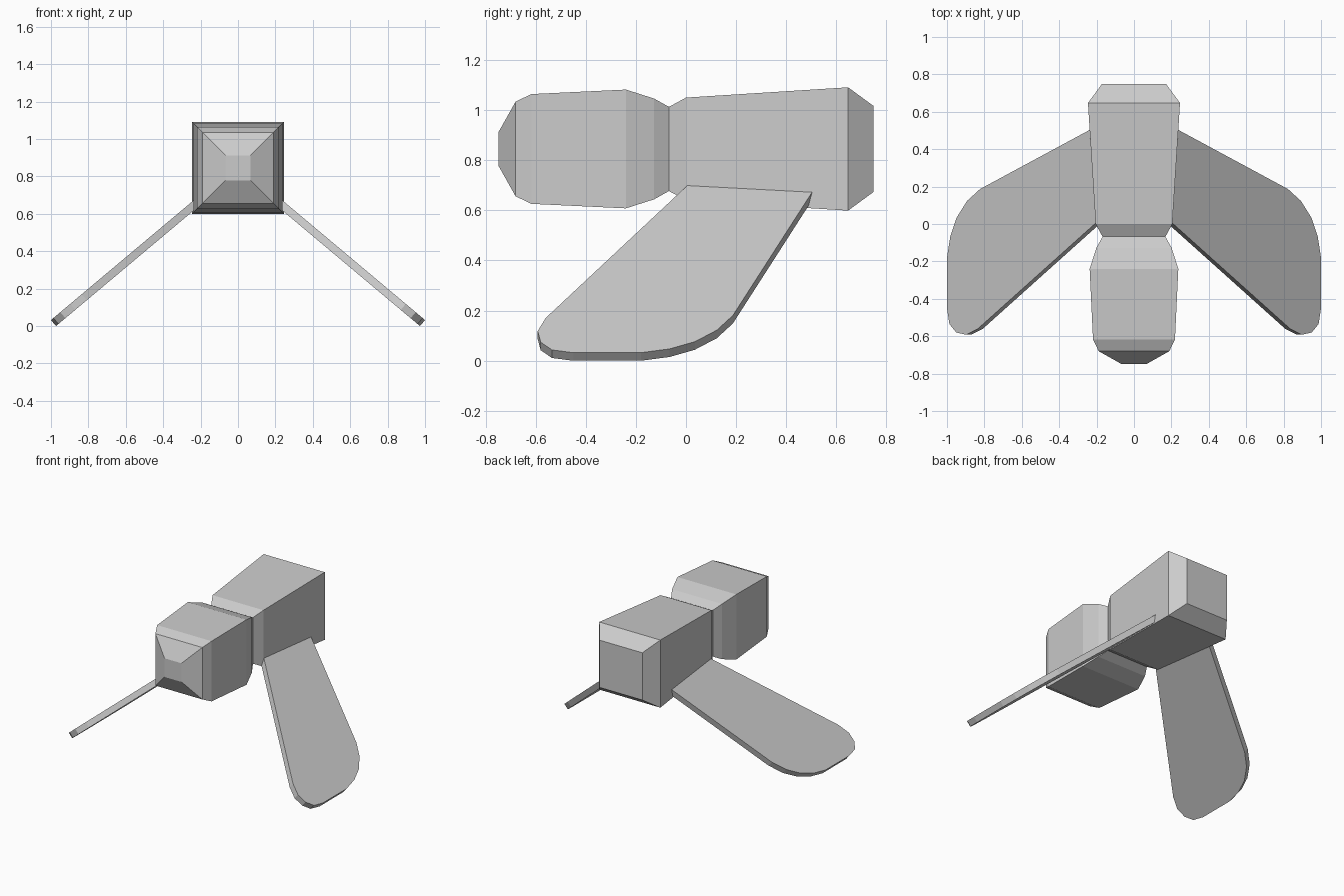
import bpy, bmesh
from math import radians, sin, cos, tan
from mathutils import Vector

if "Cube" in bpy.data.objects:
    bpy.data.objects.remove(bpy.data.objects["Cube"])

CZ = 0.845  # height of the body axis


def make_object(name, bm):
    bmesh.ops.recalc_face_normals(bm, faces=bm.faces)
    mesh = bpy.data.meshes.new(name)
    bm.to_mesh(mesh)
    bm.free()
    obj = bpy.data.objects.new(name, mesh)
    bpy.context.collection.objects.link(obj)
    return obj


def square_loft(name, sections):
    """Skin square cross-sections given as (y, half width)."""
    bm = bmesh.new()
    rings = [[bm.verts.new((sx * h, y, CZ + sz * h))
              for sx, sz in ((-1, -1), (1, -1), (1, 1), (-1, 1))]
             for y, h in sections]
    for a, b in zip(rings, rings[1:]):
        for i in range(4):
            j = (i + 1) % 4
            bm.faces.new((a[i], a[j], b[j], b[i]))
    bm.faces.new(rings[0])
    bm.faces.new(rings[-1])
    return make_object(name, bm)


# Body: front and rear blocks meeting at a pinched neck
square_loft("body", [(-0.748, 0.068), (-0.68, 0.189), (-0.617, 0.219),
                     (-0.24, 0.237), (-0.127, 0.201), (-0.068, 0.168),
                     (0.0, 0.205), (0.647, 0.246), (0.748, 0.172)])

# Wings: upper outline in plan view, sloped 40 degrees down from the body sides
outline = [(0.205, 0.005), (0.237, 0.503), (0.823, 0.187), (0.893, 0.123),
           (0.948, 0.035), (0.982, -0.065), (1.0, -0.18), (1.0, -0.45),
           (0.987, -0.535), (0.95, -0.58), (0.897, -0.592), (0.835, -0.56)]
slope, thickness = radians(40), 0.042
bm = bmesh.new()
top = bm.faces.new([bm.verts.new((x, y, 0.032 + (1 - x) * tan(slope)))
                    for x, y in outline])
ext = bmesh.ops.extrude_face_region(bm, geom=[top], use_keep_orig=True)
down = Vector((-sin(slope), 0, -cos(slope))) * thickness
bmesh.ops.translate(bm, vec=down,
                    verts=[v for v in ext["geom"] if isinstance(v, bmesh.types.BMVert)])
wings = make_object("wings", bm)
wings.modifiers.new("mirror", 'MIRROR').use_clip = False
